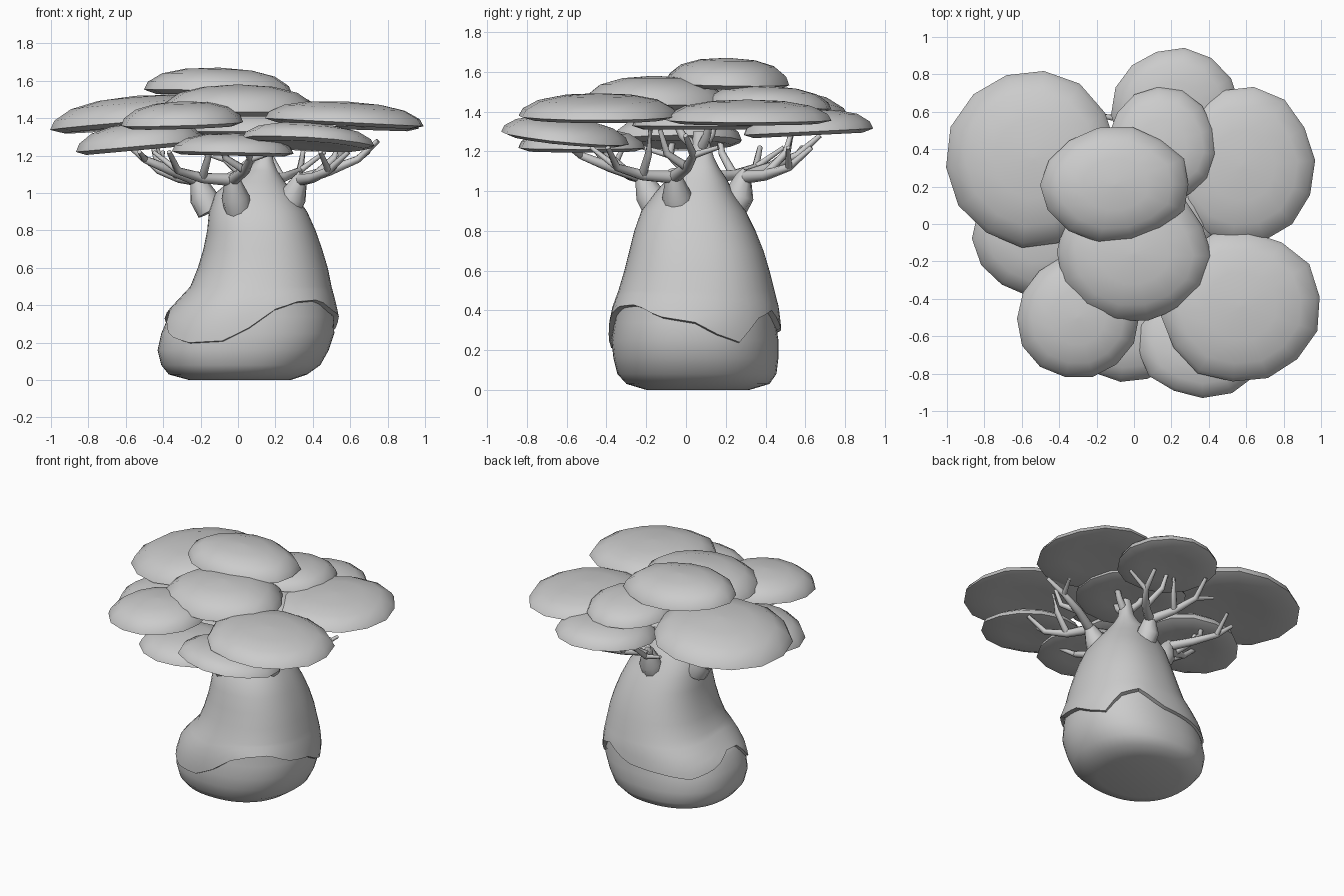
import bpy, bmesh, math, random
from mathutils import Vector

if "Cube" in bpy.data.objects:
    bpy.data.objects.remove(bpy.data.objects["Cube"])

random.seed(4)
TAU = math.tau


def finish(name, bm, angle=40):
    bmesh.ops.recalc_face_normals(bm, faces=bm.faces)
    me = bpy.data.meshes.new(name)
    bm.to_mesh(me)
    bm.free()
    ob = bpy.data.objects.new(name, me)
    bpy.context.collection.objects.link(ob)
    bpy.ops.object.select_all(action='DESELECT')
    ob.select_set(True)
    bpy.context.view_layer.objects.active = ob
    bpy.ops.object.shade_smooth_by_angle(angle=math.radians(angle))
    return ob


def loft(bm, rings, cap_start=True, cap_end=True):
    rows = [[bm.verts.new(p) for p in r] for r in rings]
    n = len(rows[0])
    for a, b in zip(rows, rows[1:]):
        for i in range(n):
            bm.faces.new((a[i], a[(i + 1) % n], b[(i + 1) % n], b[i]))
    if cap_start:
        bm.faces.new(rows[0][::-1])
    if cap_end:
        bm.faces.new(rows[-1])


def interp(table, t):
    for a, b in zip(table, table[1:]):
        if t <= b[0]:
            f = max(0, (t - a[0]) / (b[0] - a[0]))
            return [p + (q - p) * f for p, q in zip(a[1:], b[1:])]
    return list(table[-1][1:])


# Trunk silhouette: z, x min, x max, y min, y max
SIL = [(0, -.26, .28, -.20, .32), (.03, -.37, .37, -.30, .42), (.08, -.41, .44, -.345, .455),
       (.16, -.43, .485, -.365, .465), (.25, -.41, .515, -.375, .465), (.34, -.385, .525, -.375, .465),
       (.42, -.32, .515, -.365, .46), (.5, -.255, .50, -.34, .445), (.6, -.215, .48, -.31, .42),
       (.7, -.185, .45, -.285, .39), (.8, -.165, .415, -.26, .35), (.9, -.155, .37, -.225, .30),
       (1.0, -.12, .30, -.15, .235), (1.06, -.05, .25, -.095, .205), (1.12, .05, .21, -.02, .165),
       (1.17, .09, .19, .03, .14), (1.3, .10, .17, .035, .105)]


def trunk_point(a, z, grow=0.0):
    x0, x1, y0, y1 = interp(SIL, z)
    c, s = math.cos(a), math.sin(a)
    k = (abs(c) ** 2.3 + abs(s) ** 2.3) ** (-1 / 2.3)
    return Vector(((x0 + x1) / 2 + ((x1 - x0) / 2 + grow) * k * c,
                   (y0 + y1) / 2 + ((y1 - y0) / 2 + grow) * k * s, z))


# Root base, tucked under the bark
M = 48
bm = bmesh.new()
loft(bm, [[trunk_point(TAU * i / M, s[0], -.014 if s[0] > .3 else 0) for i in range(M)]
          for s in SIL if s[0] < .45])
finish("root_base", bm, 60)

# Trunk bark with a wavy overhanging lower edge: degrees, height
EDGE = [(0, .34), (15, .28), (30, .24), (45, .36), (60, .40), (80, .31), (110, .29), (135, .26),
        (160, .31), (178, .38), (195, .37), (212, .24), (232, .2), (255, .21), (270, .28),
        (285, .38), (300, .42), (318, .43), (335, .37), (360, .34)]
edge = [interp(EDGE, 360 * i / M)[0] for i in range(M)]
bm = bmesh.new()
rings = [[trunk_point(TAU * i / M, edge[i] - .012, -.03) for i in range(M)]]
for f in (0, .12, .35, .6, .8):
    rings.append([trunk_point(TAU * i / M, edge[i] + (.5 - edge[i]) * f, .014 * (1 - f))
                  for i in range(M)])
rings += [[trunk_point(TAU * i / M, s[0]) for i in range(M)] for s in SIL if s[0] > .45]
loft(bm, rings, False, True)
finish("trunk_bark", bm, 45)


# Tapered round tube through points with radii
def tube(bm, pts, radii, sides=7):
    pts = [Vector(p) for p in pts]
    rings = []
    for i, p in enumerate(pts):
        d = (pts[min(i + 1, len(pts) - 1)] - pts[max(i - 1, 0)]).normalized()
        u = d.cross(Vector((.31, .17, .93))).normalized()
        v = d.cross(u)
        rings.append([p + (u * math.cos(TAU * k / sides) + v * math.sin(TAU * k / sides)) * radii[i]
                      for k in range(sides)])
    loft(bm, rings)


def polar(o, az, r, z):
    return Vector((o[0] + r * math.cos(az), o[1] + r * math.sin(az), z))


# Limbs: a thick stub on the shoulder, two arms, each with forked twigs
def limb(name, az_deg, base_r, tip_r):
    o, az = (.08, .04), math.radians(az_deg)
    bm = bmesh.new()
    tip = polar(o, az, tip_r, 1.07)
    tube(bm, [polar(o, az, base_r - .01, .90), polar(o, az, base_r + .03, .98), tip,
              polar(o, az, tip_r + .02, 1.10)], [.072, .075, .042, .03], 10)
    for s in (-1, 1):
        a1 = az + s * .3
        p1 = polar(o, a1, tip_r + .14, 1.10 + .02 * s)
        p2 = polar(o, a1 + s * .08, tip_r + .29, 1.15 + .03 * s)
        p3 = polar(o, a1 + s * .02, tip_r + .40, 1.25 + .03 * s)
        tube(bm, [tip, p1, p2, p3], [.034, .027, .02, .013], 8)
        q = polar(o, a1 - s * .2, tip_r + .22, 1.19)
        tube(bm, [p1, q, polar(o, a1 - s * .25, tip_r + .25, 1.31)], [.023, .018, .012], 8)
        tube(bm, [p2, polar(o, a1 + s * .28, tip_r + .36, 1.22)], [.018, .011], 8)
    finish(name, bm, 60)


limb("limb_right", -22, .20, .27)
limb("limb_back", 84, .20, .25)
limb("limb_left", 170, .24, .30)
limb("limb_front", -113, .21, .28)

# Twigs from the neck of the trunk up to the top pads
bm = bmesh.new()
for k in range(3):
    a = TAU * k / 3 + .4
    o = (.135, .07)
    tube(bm, [polar(o, a, 0, 1.2), polar(o, a, .09, 1.28), polar(o, a, .14, 1.38)], [.03, .022, .014], 8)
finish("neck_twigs", bm, 60)


# Leaf pads: low domes with a sharp rim and shallow underside
def pad(name, cx, cy, rx, ry, z, h, tx=0, ty=0, n=14):
    wob = [random.uniform(.975, 1.025) for _ in range(n)]
    ph = random.random()
    prof = [(.03, .10), (.5, .05), (.84, .0), (1, .14), (.95, .42), (.76, .74), (.45, .93), (.03, 1)]
    rings = []
    for r, f in prof:
        ring = []
        for i in range(n):
            a = TAU * (i + ph) / n
            x, y = rx * r * wob[i] * math.cos(a), ry * r * wob[i] * math.sin(a)
            ring.append((cx + x, cy + y, z + h * f + tx * x + ty * y))
        rings.append(ring)
    bm = bmesh.new()
    loft(bm, rings)
    finish("leaf_pad_" + name, bm, 50)


pad("back_left", -.54, .35, .46, .48, 1.35, .17, .08, -.02)
pad("back", .22, .61, .34, .33, 1.28, .13, 0, .05)
pad("back_right", .58, .31, .39, .42, 1.34, .12, -.03, 0)
pad("front_right", .57, -.44, .43, .41, 1.36, .13, -.05, 0)
pad("front_left", -.30, -.50, .33, .33, 1.35, .14, .03, .03)
pad("left_low", -.52, -.05, .34, .33, 1.23, .15, .09, 0)
pad("front_low", -.03, -.53, .33, .32, 1.2, .12, -.02, 0)
pad("front_right_low", .37, -.61, .36, .32, 1.25, .12, -.06, -.10)
pad("middle", .10, .08, .37, .36, 1.31, .13)
pad("centre_front", 0, -.16, .41, .37, 1.41, .17)
pad("centre_back", .15, .42, .29, .31, 1.41, .12, 0, -.05)
pad("top", -.10, .21, .40, .31, 1.52, .15, -.03, -.02)
